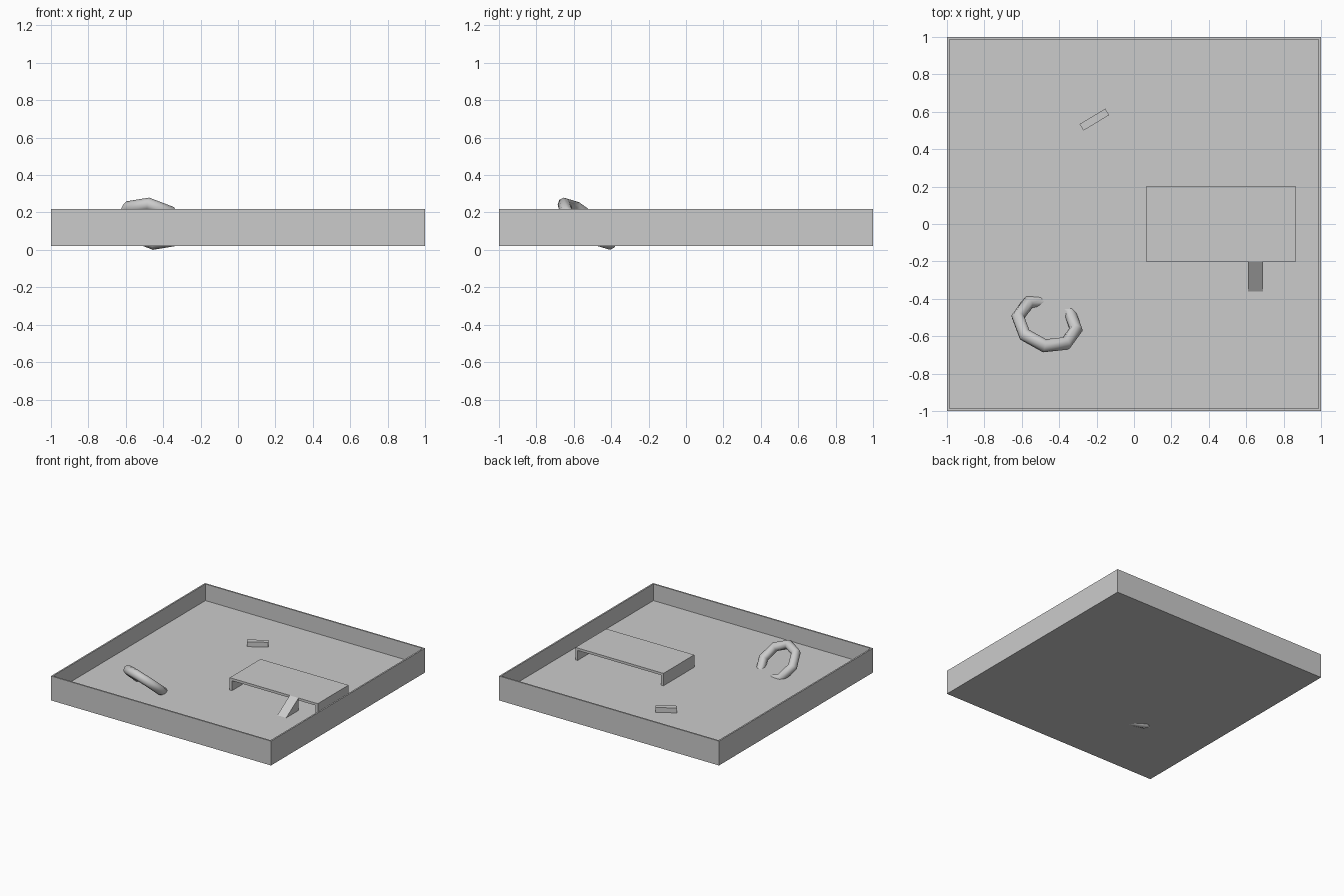
import bpy, bmesh
from math import radians
from mathutils import Matrix, Vector

if "Cube" in bpy.data.objects:
    bpy.data.objects.remove(bpy.data.objects["Cube"])

FLOOR, DECK, RIM = 0.084, 0.186, 0.22


def finish(name, bm):
    bmesh.ops.recalc_face_normals(bm, faces=bm.faces[:])
    me = bpy.data.meshes.new(name)
    bm.to_mesh(me)
    bm.free()
    ob = bpy.data.objects.new(name, me)
    bpy.context.collection.objects.link(ob)
    return ob


def prism(name, outline, axis, depth, offset=(0, 0, 0)):
    """Extrude a closed outline (list of 3D points) along an axis by depth."""
    bm = bmesh.new()
    face = bm.faces.new([bm.verts.new(Vector(p) + Vector(offset)) for p in outline])
    ext = bmesh.ops.extrude_face_region(bm, geom=[face])
    verts = [v for v in ext["geom"] if isinstance(v, bmesh.types.BMVert)]
    bmesh.ops.translate(bm, verts=verts, vec=Vector(axis) * depth)
    return finish(name, bm)


# Square tray: a solid slab whose top is inset to a rim and sunk to the floor
bm = bmesh.new()
bmesh.ops.create_cube(bm, size=1, matrix=Matrix.Translation((0, 0, (RIM + 0.02) / 2))
                      @ Matrix.Diagonal((2, 2, RIM - 0.02, 1)))
top = max(bm.faces, key=lambda f: f.calc_center_median().z)
bmesh.ops.inset_region(bm, faces=[top], thickness=0.0175)
ext = bmesh.ops.extrude_discrete_faces(bm, faces=[top])
bmesh.ops.translate(bm, verts=ext["faces"][0].verts[:], vec=(0, 0, FLOOR - RIM))
bmesh.ops.remove_doubles(bm, verts=bm.verts[:], dist=1e-5)
finish("tray", bm)

# Bridge platform: deck with a thin full-depth leg at each end
x0, x1, t = 0.065, 0.865, 0.02
prism("platform",
      [(x, -0.2, z) for x, z in [(x0, FLOOR), (x0, DECK), (x1, DECK), (x1, FLOOR),
                                 (x1 - t, FLOOR), (x1 - t, DECK - t),
                                 (x0 + t, DECK - t), (x0 + t, FLOOR)]],
      (0, 1, 0), 0.4)

# Ramp wedge leading up to the platform
prism("ramp", [(0.61, -0.36, FLOOR), (0.61, -0.2, DECK), (0.61, -0.2, FLOOR)],
      (1, 0, 0), 0.08)

# Small loose block on the floor
bm = bmesh.new()
bmesh.ops.create_cube(bm, size=1, matrix=Matrix.Translation((-0.212, 0.558, FLOOR + 0.02))
                      @ Matrix.Rotation(radians(31), 4, 'Z')
                      @ Matrix.Diagonal((0.16, 0.04, 0.04, 1)))
finish("block", bm)

# Tilted eight-sided ring, partly sunk through the floor
bpy.ops.mesh.primitive_torus_add(major_segments=8, minor_segments=8,
                                 major_radius=0.16, minor_radius=0.036)
ring = bpy.context.object
ring.name = "ring"
n = Vector((-0.22, -0.62, -0.75)).normalized()
e1 = Vector((0.94, -0.335, 0)).normalized()
e2 = n.cross(e1)
ring.matrix_world = (Matrix.Translation((-0.465, -0.53, 0.14))
                     @ Matrix((e1, e2, n)).transposed().to_4x4()
                     @ Matrix.Rotation(radians(-10), 4, 'Z'))
bpy.ops.object.shade_smooth_by_angle(angle=radians(60))
